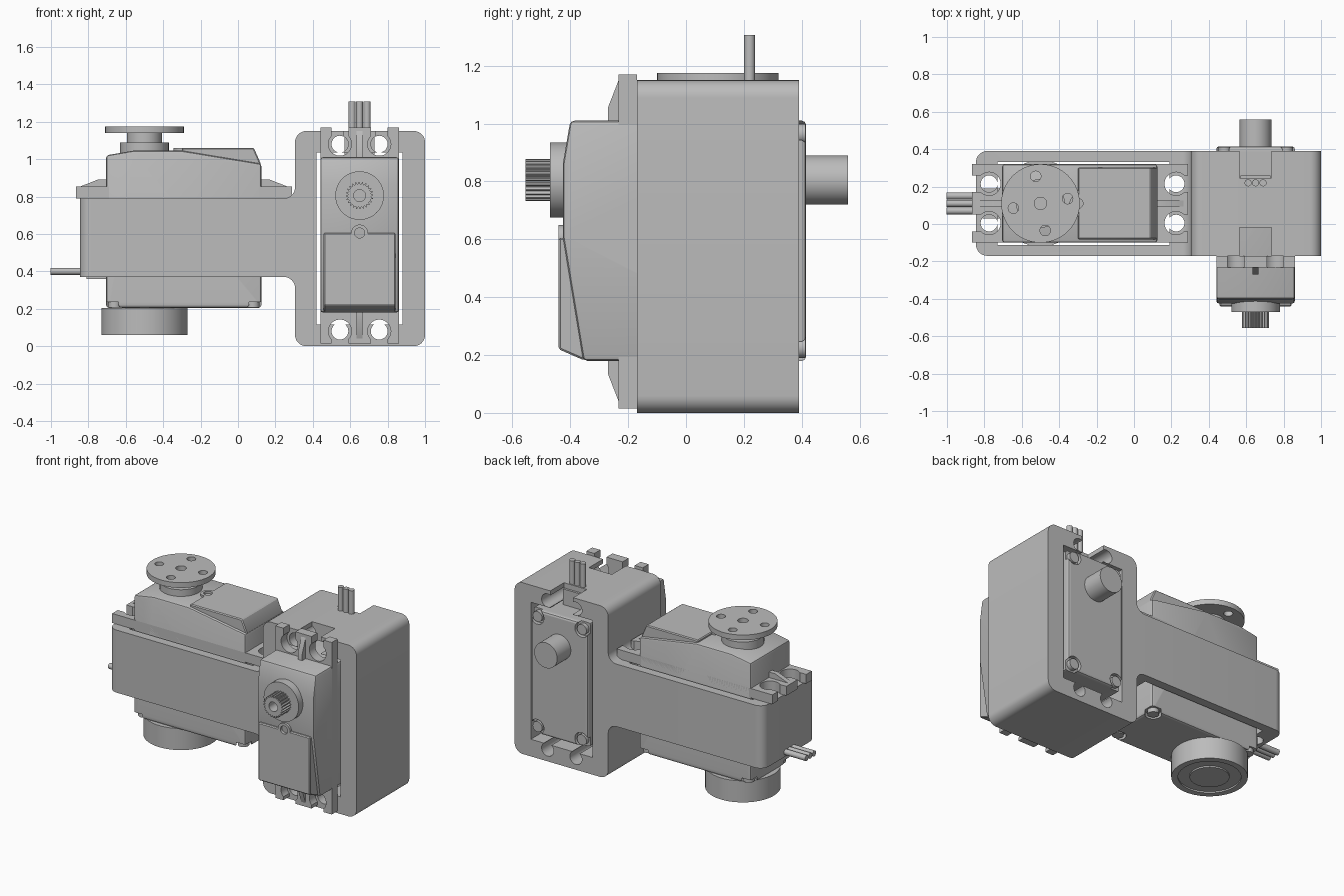
import bpy, bmesh, math
from mathutils import Matrix, Vector

if "Cube" in bpy.data.objects:
    bpy.data.objects.remove(bpy.data.objects["Cube"], do_unlink=True)

grey = bpy.data.materials.new("light grey")
grey.use_nodes = True
grey.diffuse_color = (0.5, 0.5, 0.5, 1)
grey.node_tree.nodes["Principled BSDF"].inputs["Base Color"].default_value = grey.diffuse_color


def finish(name, bm):
    bmesh.ops.recalc_face_normals(bm, faces=bm.faces)
    mesh = bpy.data.meshes.new(name)
    bm.to_mesh(mesh)
    bm.free()
    mesh.materials.append(grey)
    obj = bpy.data.objects.new(name, mesh)
    bpy.context.collection.objects.link(obj)
    return obj


def prism(name, pts, a, b, axis="y"):
    """Extrude a 2D outline along an axis from a to b."""
    bm = bmesh.new()
    place = {"y": lambda p, t: (p[0], t, p[1]), "z": lambda p, t: (p[0], p[1], t)}[axis]
    face = bm.faces.new([bm.verts.new(place(p, a)) for p in pts])
    out = bmesh.ops.extrude_face_region(bm, geom=[face])
    move = Vector(place((0, 0), b - a))
    bmesh.ops.translate(bm, vec=move, verts=[v for v in out["geom"] if isinstance(v, bmesh.types.BMVert)])
    return finish(name, bm)


def box(name, x, y, z):
    return prism(name, [(x[0], z[0]), (x[1], z[0]), (x[1], z[1]), (x[0], z[1])], *y)


def cyl(name, r, a, b, u, v, axis="z", sides=40):
    """Cylinder from a to b on the axis, centred at u, v in the other two."""
    pts = [(u + r * math.cos(t), v + r * math.sin(t))
           for t in (2 * math.pi * i / sides for i in range(sides))]
    return prism(name, pts, a, b, axis)


def rod(name, r, a, b, y, z):
    """Cylinder along x."""
    obj = cyl(name, r, a, b, -z, y, sides=16)
    obj.data.transform(Matrix.Rotation(math.pi / 2, 4, "Y"))
    return obj


def apply_mods(obj):
    dg = bpy.context.evaluated_depsgraph_get()
    mesh = bpy.data.meshes.new_from_object(obj.evaluated_get(dg))
    obj.modifiers.clear()
    obj.data = mesh


def cut(obj, cutters):
    for c in cutters:
        mod = obj.modifiers.new("cut", "BOOLEAN")
        mod.operation, mod.solver, mod.object = "DIFFERENCE", "EXACT", c
        apply_mods(obj)
        bpy.data.objects.remove(c, do_unlink=True)


def bevel(obj, width, segments=2):
    mod = obj.modifiers.new("bevel", "BEVEL")
    mod.width, mod.segments, mod.limit_method = width, segments, "ANGLE"
    apply_mods(obj)


# Servo layout: length, hole positions along it, shaft position
HALF, WIDE, SHAFT = 0.415, 0.21, 0.21
HOLES = [(l, w) for l in (0.485, -0.515) for w in (-0.105, 0.105)]
CORNERS = [(l, w) for l in (-0.37, 0.37) for w in (-0.165, 0.165)]


def servo(prefix, matrix):
    parts = []

    def add(obj):
        obj.name = prefix + "_" + obj.name
        parts.append(obj)
        return obj

    # Case with sloped top and notched bottom corners
    case = add(prism("case", [(-HALF, -0.585), (HALF, -0.585), (HALF, 0.23),
                              (0.27, 0.255), (0.01, 0.255), (-HALF, 0.185)], -WIDE, WIDE))
    bevel(case, 0.014)
    cut(case, [cyl("c", 0.05, -0.7, -0.555, l, w) for l, w in CORNERS]
        + [box("c", sorted((l, l * 1.2)), sorted((w * 0.9, w * 1.4)), (-0.7, -0.555)) for l, w in CORNERS])
    for l, w in CORNERS:
        add(cyl("corner_screw", 0.035, -0.583, -0.55, l, w, sides=20))

    # Raised lid with a small screw recess
    lid = add(prism("lid", [(-0.41, 0.15), (-0.41, 0.19), (-0.375, 0.27), (0.01, 0.27), (0.01, 0.15)], -0.192, 0.192))
    bevel(lid, 0.006, 1)
    tab = add(cyl("lid_tab", 0.045, 0.2, 0.27, 0.01, 0))
    for part in (lid, tab):
        cut(part, [cyl("c", 0.027, 0.25, 0.4, 0.01, 0, sides=24)])

    # Mounting flange with open slots and a rib at each end
    flange = add(box("flange", (-0.58, 0.575), (-WIDE, WIDE), (0, 0.063)))
    for l, w in HOLES:
        end = sorted((l, math.copysign(0.7, l)))
        cut(flange, [cyl("c", 0.062, -0.1, 0.2, l, w), box("c", end, (w - 0.045, w + 0.045), (-0.1, 0.2))])
    for s in (-1, 1):
        add(prism("flange_rib", [(s * 0.4, 0.04), (s * 0.56, 0.04), (s * 0.555, 0.063),
                                 (s * 0.46, 0.1), (s * 0.4, 0.1)], -0.016, 0.016))

    # Shaft boss, rear pin, strain relief and wires
    add(cyl("shaft_boss", 0.13, 0.2, 0.3, SHAFT, 0, sides=48))
    add(cyl("rear_pin", 0.085, -0.73, -0.58, SHAFT, 0))
    add(box("strain_relief", (HALF, 0.52), (-0.08, 0.08), (-0.43, -0.375)))
    for w in (-0.04, 0, 0.04):
        add(rod("wire", 0.019, 0.4, 0.712, w, -0.39))
    return parts, matrix


def place(parts, matrix):
    for p in parts:
        p.data.transform(matrix)


def frame(l, w, h, origin):
    return Matrix.Translation(origin) @ Matrix((l, w, h)).transposed().to_4x4()


# Lying servo with a round horn on top and a bearing below
lying, m1 = servo("lying_servo", frame((-1, 0, 0), (0, -1, 0), (0, 0, 1), (-0.29, 0.11, 0.79)))
hub = cyl("horn_hub", 0.093, 0.29, 0.36, SHAFT, 0)
horn = cyl("horn_disc", 0.21, 0.35, 0.385, SHAFT, 0, sides=64)
angles = [math.radians(10 + 90 * i) for i in range(4)]
cut(horn, [cyl("c", 0.028, 0.3, 0.5, SHAFT + 0.147 * math.cos(a), 0.147 * math.sin(a), sides=20) for a in angles])
for part in (hub, horn):
    cut(part, [cyl("c", 0.033, 0.325, 0.5, SHAFT, 0, sides=24)])
bearing = cyl("bearing", 0.23, -0.73, -0.585, SHAFT, 0, sides=64)
groove = cyl("c", 0.19, -0.8, -0.72, SHAFT, 0, sides=48)
cut(bearing, [groove])
inner = cyl("bearing_inner_ring", 0.12, -0.73, -0.7, SHAFT, 0, sides=48)
place(lying + [hub, horn, bearing, inner], m1)

# Upright servo with a bare toothed shaft
upright, m2 = servo("upright_servo", frame((0, 0, 1), (-1, 0, 0), (0, -1, 0), (0.65, -0.17, 0.595)))
teeth = 24
outline = []
for i in range(teeth * 4):
    r = 0.073 if i % 4 < 2 else 0.062
    t = 2 * math.pi * i / (teeth * 4)
    outline.append((SHAFT + r * math.cos(t), r * math.sin(t)))
spline = prism("toothed_shaft", outline, 0.29, 0.385, "z")
cut(spline, [cyl("c", 0.032, 0.31, 0.5, SHAFT, 0, sides=24)])
place(upright + [spline], m2)

# Bracket: upright block and arm in one rounded outline
bracket = prism("bracket", [(0.305, 0), (1, 0), (1, 1.15), (0.305, 1.15), (0.305, 0.79),
                            (-0.845, 0.79), (-0.845, 0.37), (0.305, 0.37)], -0.17, 0.39)
bm = bmesh.new()
bm.from_mesh(bracket.data)


def rounded(e):
    a, b = (v.co for v in e.verts)
    at_end = min(a.x, b.x) < -0.8
    along = (b - a).normalized()
    return abs(along.z) > 0.9 and at_end or abs(along.y) > 0.9 and not at_end


bmesh.ops.bevel(bm, geom=[e for e in bm.edges if rounded(e)], offset=0.06,
                segments=8, profile=0.5, affect="EDGES")
bm.to_mesh(bracket.data)
bm.free()

# Servo pockets, screw holes and cable notches
cutters = [box("c", (-0.73, 0.19), (-0.112, 0.332), (0.2, 1)),
           box("c", (0.42, 0.88), (-0.5, 0.6), (0.115, 1.035))]
cutters += [box("c", (0.565, 0.735), y, (1, 1.3)) for y in ((-0.3, -0.02), (0.245, 0.5))]
for l, w in HOLES:
    cutters.append(cyl("c", 0.045, 0.3, 0.9, -0.29 - l, 0.11 - w, sides=24))
    cutters.append(cyl("c", 0.045, -0.3, 0.5, 0.65 - w, 0.595 + l, "y", sides=24))
cut(bracket, cutters)

# Smooth round surfaces, keep hard edges
bpy.ops.object.select_all(action="DESELECT")
made = lying + upright + [hub, horn, bearing, inner, spline, bracket]
for obj in made:
    obj.select_set(True)
bpy.context.view_layer.objects.active = bracket
bpy.ops.object.shade_smooth_by_angle(angle=math.radians(30))
